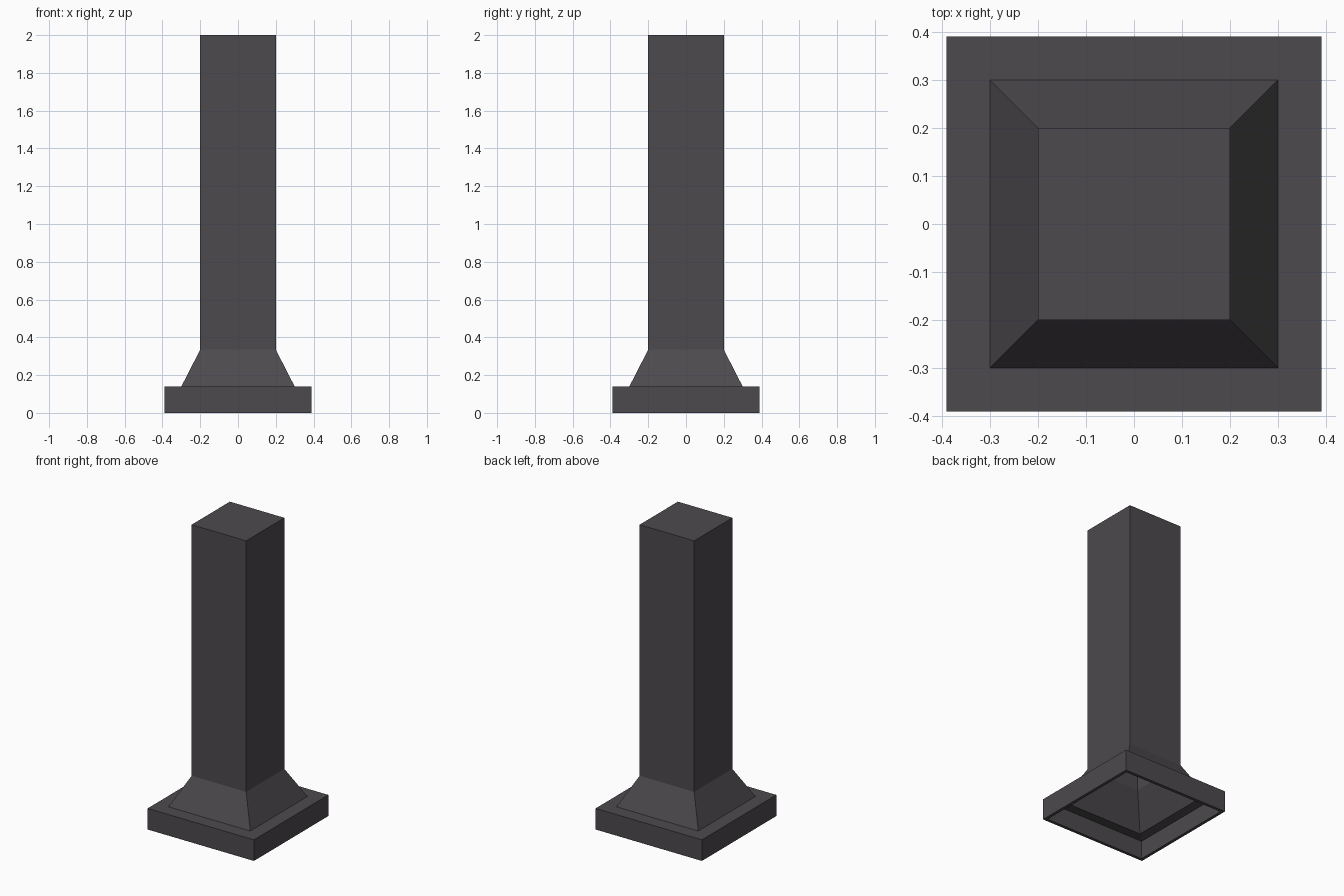
import bpy, bmesh

if "Cube" in bpy.data.objects:
    bpy.data.objects.remove(bpy.data.objects["Cube"])

# Dark stone colour
stone = bpy.data.materials.new("dark_stone")
stone.diffuse_color = (0.075, 0.068, 0.075, 1)
stone.use_nodes = True
stone.node_tree.nodes["Principled BSDF"].inputs["Base Color"].default_value = stone.diffuse_color

# Square cross-sections from the floor up: half width, height
PROFILE = [(0.39, 0.0), (0.39, 0.14), (0.30, 0.14), (0.20, 0.335), (0.20, 2.0)]

bm = bmesh.new()
rings = [[bm.verts.new((sx * r, sy * r, z))
          for sx, sy in ((-1, -1), (1, -1), (1, 1), (-1, 1))]
         for r, z in PROFILE]

# Plinth, flared foot and shaft walls
for low, high in zip(rings, rings[1:]):
    for i in range(4):
        j = (i + 1) % 4
        bm.faces.new((low[i], low[j], high[j], high[i]))
# Flat top; the underside stays open
bm.faces.new(rings[-1])

mesh = bpy.data.meshes.new("square_pillar")
bm.to_mesh(mesh)
bm.free()
mesh.materials.append(stone)
pillar = bpy.data.objects.new("square_pillar", mesh)
bpy.context.collection.objects.link(pillar)

# Thin hollow wall, grown inwards
shell = pillar.modifiers.new("wall", 'SOLIDIFY')
shell.thickness = 0.02
shell.offset = -1
shell.use_even_offset = True
